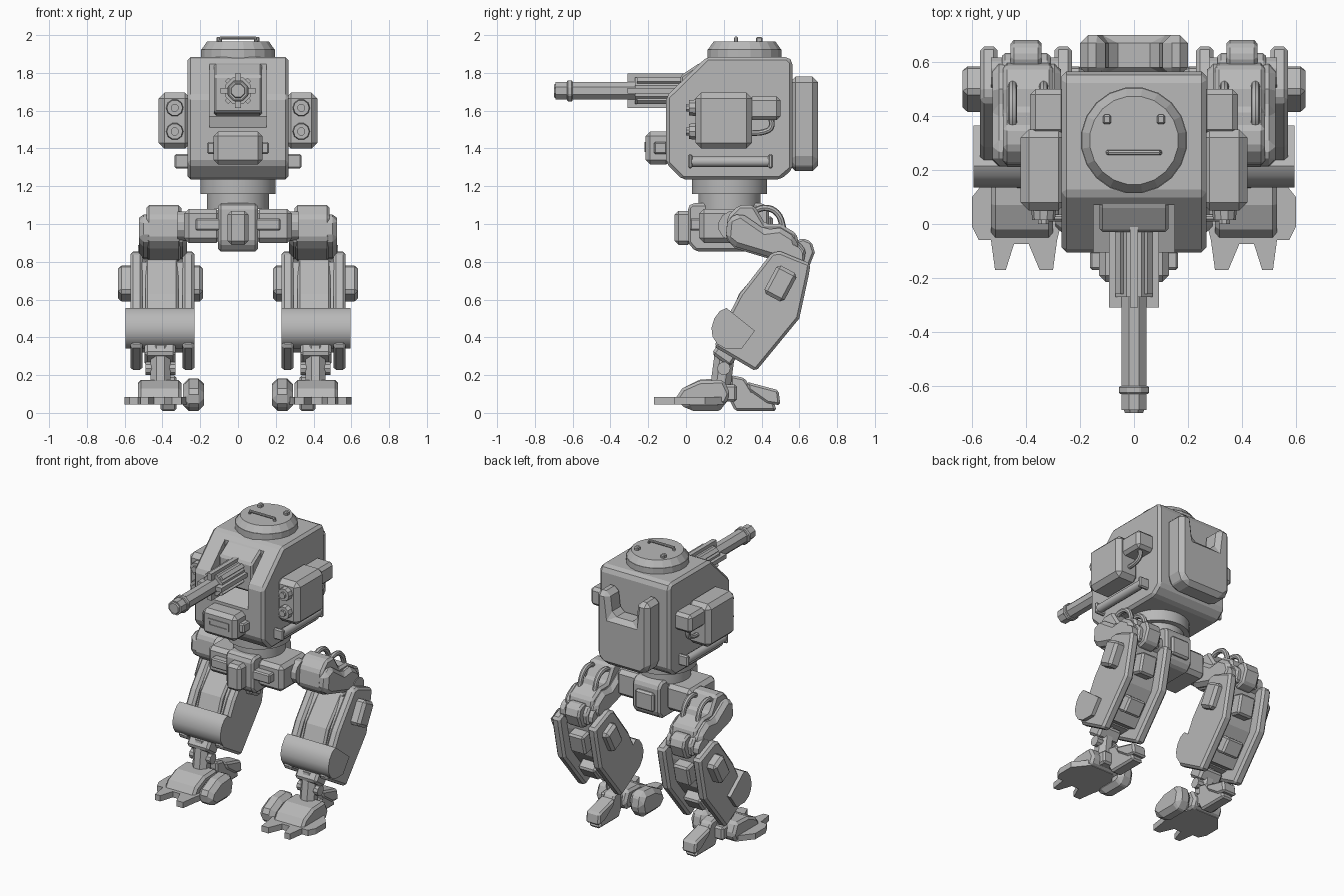
import bpy, bmesh, math
from mathutils import Matrix, Vector

if "Cube" in bpy.data.objects:
    bpy.data.objects.remove(bpy.data.objects["Cube"])

grey = bpy.data.materials.new("armour_grey")
grey.diffuse_color = (0.48, 0.48, 0.48, 1)
grey.use_nodes = True
grey.node_tree.nodes["Principled BSDF"].inputs["Base Color"].default_value = grey.diffuse_color


def finish(name, bm, bevel=0.0, mirror=False, smooth=False):
    bmesh.ops.recalc_face_normals(bm, faces=bm.faces)
    me = bpy.data.meshes.new(name)
    bm.to_mesh(me)
    bm.free()
    me.materials.append(grey)
    ob = bpy.data.objects.new(name, me)
    bpy.context.collection.objects.link(ob)
    if smooth:
        bpy.context.view_layer.objects.active = ob
        ob.select_set(True)
        bpy.ops.object.shade_smooth_by_angle(angle=math.radians(35))
        ob.select_set(False)
    if bevel:
        b = ob.modifiers.new("bevel", "BEVEL")
        b.width, b.segments, b.limit_method = bevel, 1, "ANGLE"
        b.angle_limit = math.radians(40)
    if mirror:
        ob.modifiers.new("mirror", "MIRROR")
    return ob


def prism(name, pts, a, b, axis="x", **kw):
    """Profile (y,z) swept along x, (x,z) along y or (x,y) along z."""
    bm = bmesh.new()
    place = {"x": lambda p, t: (t, p[0], p[1]), "y": lambda p, t: (p[0], t, p[1]),
             "z": lambda p, t: (p[0], p[1], t)}[axis]
    lo = [bm.verts.new(place(p, a)) for p in pts]
    hi = [bm.verts.new(place(p, b)) for p in pts]
    bm.faces.new(lo)
    bm.faces.new(hi)
    n = len(pts)
    for i in range(n):
        j = (i + 1) % n
        bm.faces.new((lo[i], lo[j], hi[j], hi[i]))
    return finish(name, bm, **kw)


def box(name, x, y, z, tilt=0, **kw):
    """Box from (min,max) ranges, optionally tilted about x."""
    bm = bmesh.new()
    mid = Vector([(r[0] + r[1]) / 2 for r in (x, y, z)])
    size = [r[1] - r[0] for r in (x, y, z)]
    m = Matrix.Translation(mid) @ Matrix.Rotation(math.radians(tilt), 4, "X") @ Matrix.Diagonal(size + [1])
    bmesh.ops.create_cube(bm, size=1, matrix=m)
    return finish(name, bm, **kw)


def rod(name, p, q, r, r2=None, sides=16, **kw):
    """Cylinder or cone from p to q."""
    bm = bmesh.new()
    p, q = Vector(p), Vector(q)
    d = q - p
    m = (Matrix.Translation((p + q) / 2) @ d.to_track_quat("Z", "Y").to_matrix().to_4x4()
         @ Matrix.Rotation(math.pi / sides, 4, "Z"))
    bmesh.ops.create_cone(bm, cap_ends=True, segments=sides, radius1=r,
                          radius2=r if r2 is None else r2, depth=d.length, matrix=m)
    return finish(name, bm, **kw)


def hose(name, pts, r, mirror=False, handle="AUTO"):
    """Pipe through points, turned into a mesh."""
    cu = bpy.data.curves.new(name + "_path", "CURVE")
    cu.dimensions, cu.bevel_depth, cu.bevel_resolution = "3D", r, 2
    cu.resolution_u, cu.use_fill_caps = 5, True
    sp = cu.splines.new("BEZIER")
    sp.bezier_points.add(len(pts) - 1)
    for bp, co in zip(sp.bezier_points, pts):
        bp.co, bp.handle_left_type, bp.handle_right_type = co, handle, handle
    tmp = bpy.data.objects.new(name + "_path", cu)
    bpy.context.collection.objects.link(tmp)
    me = bpy.data.meshes.new_from_object(tmp.evaluated_get(bpy.context.evaluated_depsgraph_get()))
    bm = bmesh.new()
    bm.from_mesh(me)
    bpy.data.objects.remove(tmp)
    return finish(name, bm, mirror=mirror, smooth=True)


# --- cabin with gun recess
cabin = prism("cabin", [(-.105, 1.32), (-.02, 1.235), (.5, 1.235), (.565, 1.29), (.565, 1.86),
                        (.54, 1.885), (.11, 1.885), (-.105, 1.675)], -.268, .268, bevel=.03)
cutter = prism("recess_cutter", [(-.3, 1.47), (-.105, 1.51), (.07, 1.57), (.07, 2), (-.3, 2)], -.15, .15)
cutter.hide_render = cutter.hide_viewport = True
cut = cabin.modifiers.new("recess", "BOOLEAN")
cut.operation, cut.object, cut.solver = "DIFFERENCE", cutter, "EXACT"

# --- gun
prism("gun_mount", [(-.03, 1.59), (.1, 1.57), (.1, 1.86), (.06, 1.845), (-.03, 1.785)], -.128, .128, bevel=.012)
rod("gun_sleeve", (0, -.27, 1.705), (0, 0, 1.705), .075, sides=8)
for i in range(4):
    a = i * math.pi / 4
    d = Vector((math.cos(a), 0, math.sin(a))) * (.092 if i % 2 == 0 else .085)
    n = Vector((-d.z, 0, d.x)) * .16
    c = Vector((0, 0, 1.705))
    prism("sleeve_fin", [((c + v).x, (c + v).z) for v in (d + n, d - n, -d - n, -d + n)],
          -.31 if i % 2 == 0 else -.26, 0, "y")
rod("barrel", (0, -.69, 1.705), (0, 0, 1.705), .05, sides=8)
rod("muzzle_ring", (0, -.63, 1.705), (0, -.6, 1.705), .06, sides=8, bevel=.005)
rod("muzzle_rim", (0, -.7, 1.705), (0, -.68, 1.705), .036, .046, sides=8)

# --- vision port
box("vision_box", (-.13, .13), (-.215, -.08), (1.315, 1.49), bevel=.025)
for n, x, z in (("port_top", (-.08, .08), (1.42, 1.435)), ("port_bottom", (-.08, .08), (1.38, 1.395)),
                ("port_left", (-.08, -.065), (1.38, 1.435)), ("port_right", (.065, .08), (1.38, 1.435))):
    box(n, x, (-.22, -.2), z)
box("vision_clamp", (.12, .163), (-.17, -.1), (1.37, 1.435), mirror=True, bevel=.008)

# --- roof hatch
rod("hatch_ring", (0, .31, 1.87), (0, .31, 1.925), .198, sides=20)
rod("hatch_lid", (0, .31, 1.925), (0, .31, 1.967), .195, .165, sides=20)
hose("hatch_handle", [(-.1, .265, 1.95), (-.09, .265, 1.985), (.09, .265, 1.985), (.1, .265, 1.95)], .01,
     handle="VECTOR")
box("hatch_hinge", (.085, .115), (.37, .405), (1.95, 1.99), mirror=True, bevel=.006)

# --- rear pack with notch
prism("rear_pack", [(-.2, 1.33), (-.15, 1.28), (.15, 1.28), (.2, 1.33), (.2, 1.78), (.11, 1.78),
                    (.09, 1.62), (-.09, 1.62), (-.11, 1.78), (-.2, 1.78)], .55, .7, "y", bevel=.03)

# --- side pods, lamps, pipes and rails
box("side_pod", (.25, .42), (.05, .35), (1.4, 1.695), bevel=.03, mirror=True)
box("pod_tank", (.25, .385), (.33, .5), (1.55, 1.675), bevel=.02, mirror=True)
hose("pod_pipe", [(.33, .45, 1.57), (.33, .45, 1.51), (.33, .42, 1.49), (.33, .34, 1.48)], .015, True)
for z in (1.615, 1.49):
    rod("lamp", (.335, .07, z), (.335, .015, z), .048, .042, sides=10, mirror=True)
    rod("lamp_lens", (.335, .02, z), (.335, 0, z), .022, sides=8, mirror=True)
rod("side_rail", (.305, .02, 1.33), (.305, .45, 1.33), .028, sides=12, mirror=True, smooth=True)
for y in (.01, .435):
    box("rail_bracket", (.25, .335), (y, y + .025), (1.295, 1.37), bevel=.008, mirror=True)

# --- waist
rod("turret_ring", (0, .23, 1.16), (0, .23, 1.25), .2, sides=32, smooth=True)
rod("turret_neck", (0, .23, 1.08), (0, .23, 1.16), .165, sides=32, smooth=True)
prism("hip_block", [(.01, .9), (.05, .855), (.4, .855), (.44, .9), (.44, 1.08), (.41, 1.11),
                    (.03, 1.11), (.01, 1.09)], -.105, .105, bevel=.015)
box("hip_front_plate", (-.055, .055), (-.06, .03), (.89, 1.07), bevel=.02)
box("hip_beam", (.09, .285), (.07, .36), (.9, 1.08), bevel=.025, mirror=True)
box("beam_plate", (.09, .225), (.02, .09), (.965, 1.03), bevel=.008, mirror=True)
box("hip_rear_plate", (-.07, .07), (.42, .46), (.91, 1.04), bevel=.012)
rod("hip_axle", (.25, .25, .99), (.32, .25, .99), .08, sides=12, mirror=True)

# --- thighs
thigh = [(.22, 1.04), (.28, 1.1), (.36, 1.1), (.42, 1.0), (.5, 1.0), (.585, .95), (.605, .86),
         (.57, .8), (.46, .81), (.26, .87), (.21, .92)]
prism("thigh", thigh, .3, .485, bevel=.015, mirror=True)
prism("thigh_cheeks", [(.21, .92), (.22, 1.03), (.29, 1.06), (.42, .97), (.5, .98), (.58, .93), (.6, .86),
                       (.56, .81), (.46, .82), (.26, .88)], .27, .525, bevel=.025, mirror=True)
for x in (.335, .45):
    hose("thigh_hose", [(x, .35, 1.06), (x, .41, 1.085), (x, .48, 1.06), (x, .52, .96)], .017, True)
prism("knee", [(.55, .78), (.58, .91), (.62, .925), (.665, .905), (.682, .85), (.65, .77), (.59, .75)],
      .343, .457, bevel=.012, mirror=True)
prism("knee_yoke", [(.54, .78), (.55, .9), (.6, .905), (.635, .86), (.62, .78)], .31, .49,
      bevel=.012, mirror=True)
rod("knee_axle", (.28, .56, .83), (.53, .56, .83), .06, sides=12, mirror=True)

# --- shins
rail = [(.455, .85), (.5, .855), (.66, .79), (.65, .73), (.6, .5), (.37, .22), (.15, .35),
        (.19, .45), (.285, .63)]
prism("shin_outer_rail", rail, .505, .57, bevel=.015, mirror=True)
prism("shin_inner_rail", rail, .23, .295, bevel=.015, mirror=True)
prism("shin_core", [(.43, .8), (.58, .77), (.57, .7), (.52, .52), (.36, .32), (.2, .39), (.31, .63)],
      .28, .52, mirror=True)
prism("shin_front_plate", [(.44, .815), (.5, .8), (.3, .42), (.2, .42), (.28, .63)],
      .315, .49, bevel=.012, mirror=True)
box("calf_block", (.34, .46), (.53, .625), (.57, .71), tilt=-14, bevel=.012, mirror=True)
box("calf_lower_block", (.335, .465), (.41, .5), (.35, .46), tilt=-38, bevel=.012, mirror=True)
prism("shin_drum", [(.215, .555), (.365, .435), (.295, .34), (.21, .34), (.165, .365), (.14, .405),
                    (.135, .45), (.15, .5), (.18, .54)], .23, .595, mirror=True, smooth=True)
box("shin_outer_pad", (.55, .635), (.44, .56), (.6, .77), tilt=-28, bevel=.018, mirror=True)
box("shin_inner_pad", (.185, .25), (.44, .56), (.6, .77), tilt=-28, bevel=.018, mirror=True)

# --- ankles
box("ankle_yoke", (.33, .495), (.15, .27), (.27, .36), tilt=-35, bevel=.015, mirror=True)
rod("ankle_post", (.41, .21, .35), (.41, .18, .12), .058, sides=8, mirror=True)
rod("ankle_axle", (.33, .2, .235), (.49, .2, .235), .035, sides=10, mirror=True)

# --- feet: toe plate, hump, inner pod and heel
prism("toe_plate", [(.6, .1), (.6, -.01), (.575, -.06), (.53, -.06), (.515, -.17), (.475, -.17), (.445, -.075),
                    (.39, -.075), (.35, -.17), (.3, -.17), (.285, -.06), (.27, 0), (.27, .1), (.34, .2), (.52, .2)],
      .045, .085, "z", mirror=True)
prism("foot_hump", [(-.06, .07), (-.02, .13), (.07, .17), (.2, .175), (.235, .1), (.21, .045), (-.04, .045)],
      .3, .53, bevel=.035, mirror=True)
prism("inner_pod", [(-.05, .07), (-.02, .13), (.07, .175), (.19, .185), (.23, .12), (.21, .03), (.17, .01),
                    (.01, .01)], .18, .29, bevel=.03, mirror=True)
prism("heel", [(.235, .2), (.31, .185), (.35, .12), (.45, .1), (.48, .01), (.26, .01), (.235, .06)],
      .325, .41, bevel=.012, mirror=True)
prism("heel_shell", [(.32, .165), (.49, .12), (.5, .04), (.43, .05), (.33, .12)],
      .315, .42, bevel=.012, mirror=True)
box("heel_link", (.33, .47), (.16, .27), (.06, .15), bevel=.012, mirror=True)
